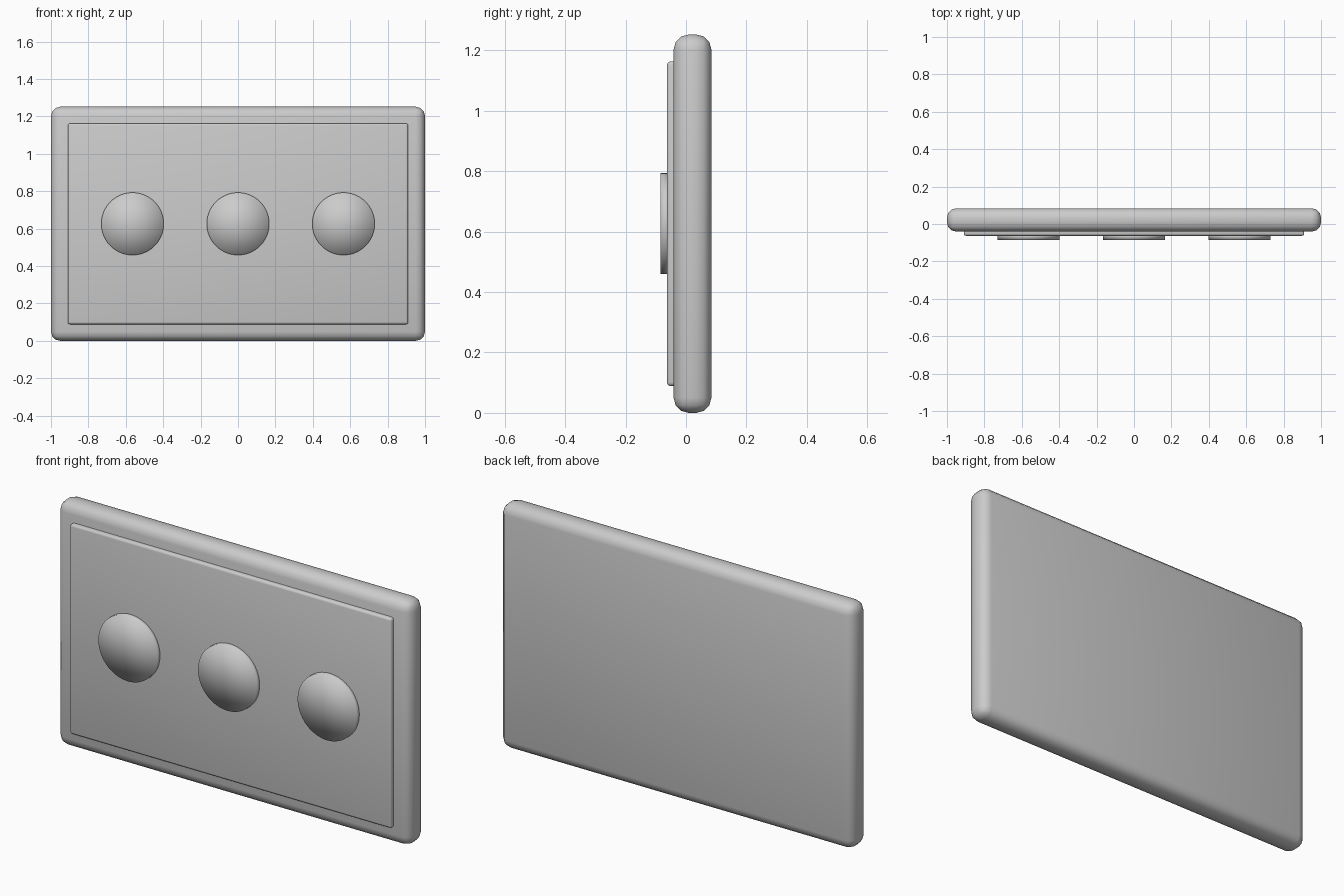
import bpy

default_cube = bpy.data.objects.get("Cube")
if default_cube:
    bpy.data.objects.remove(default_cube, do_unlink=True)

# One plain grey for every part
grey = bpy.data.materials.new("plain grey")
grey.use_nodes = True
grey.diffuse_color = (0.6, 0.6, 0.6, 1)
grey.node_tree.nodes["Principled BSDF"].inputs["Base Color"].default_value = grey.diffuse_color


def finish(name):
    obj = bpy.context.object
    obj.name = obj.data.name = name
    obj.data.materials.append(grey)
    bpy.ops.object.transform_apply(location=False, rotation=True, scale=True)
    bpy.ops.object.shade_smooth()
    return obj


def rounded_plate(name, width, height, front, back, radius, segments):
    bpy.ops.mesh.primitive_cube_add(size=1, location=(0, (front + back) / 2, MIDDLE))
    bpy.context.object.scale = (width, back - front, height)
    bevel = finish(name).modifiers.new("rounded edges", "BEVEL")
    bevel.width = radius
    bevel.segments = segments


MIDDLE = 0.626

# Thick backing slab and the thin raised panel on its front
rounded_plate("backing_slab", 2.0, 1.252, -0.041, 0.084, 0.05, 3)
rounded_plate("front_panel", 1.82, 1.074, -0.063, 0.0, 0.012, 3)

# Row of three round buttons
for side, x in (("right", -0.564), ("middle", 0), ("left", 0.564)):
    bpy.ops.mesh.primitive_cylinder_add(
        vertices=64, radius=0.167, depth=0.035, end_fill_type="TRIFAN",
        location=(x, -0.0675, MIDDLE), rotation=(1.5708, 0, 0))
    finish(side + "_button")
